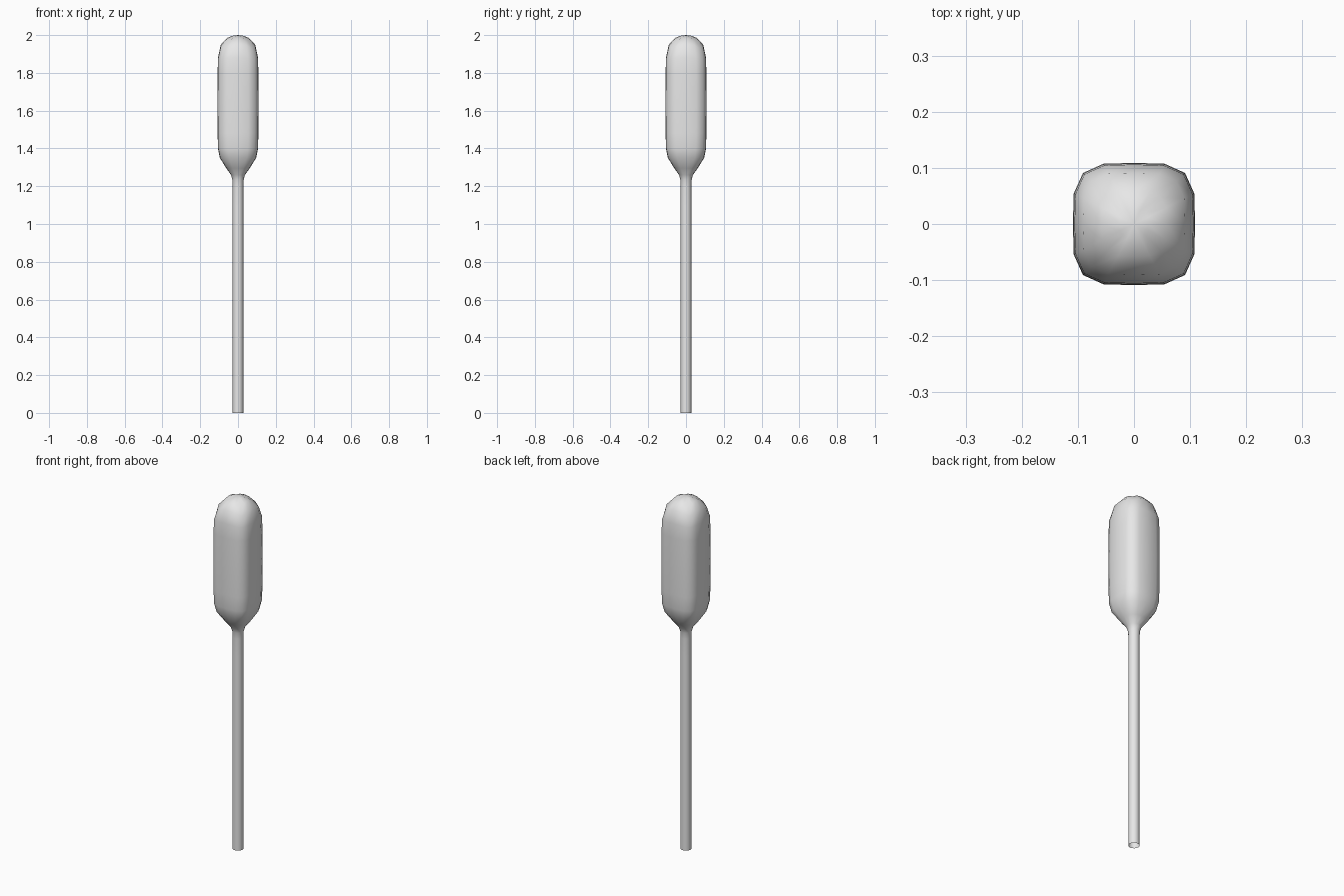
import bpy, bmesh

if "Cube" in bpy.data.objects:
    bpy.data.objects.remove(bpy.data.objects["Cube"])

# 16-point outlines given as one eighth, completed by symmetry
ROUND = [(1, 0), (0.924, 0.383), (0.707, 0.707)]
SQUARE = [(1, 0), (0.985, 0.5), (0.835, 0.835)]


def outline(blend):
    """Unit ring, blend 0 = round, 1 = rounded square."""
    p = [tuple(a + (b - a) * blend for a, b in zip(r, s)) for r, s in zip(ROUND, SQUARE)]
    quarter = [p[0], p[1], p[2], (p[1][1], p[1][0])]
    pts = []
    for _ in range(4):
        pts += quarter
        quarter = [(-y, x) for x, y in quarter]
    return pts


# z, half width, squareness, extra drop at the corners
RINGS = [
    (0.0, 0.028, 0, 0), (0.55, 0.028, 0, 0), (1.10, 0.028, 0, 0),
    (1.20, 0.028, 0, 0), (1.235, 0.030, 0, 0), (1.26, 0.037, 0.2, 0),
    (1.295, 0.062, 0.6, 0), (1.35, 0.096, 0.9, 0), (1.40, 0.106, 1, 0),
    (1.48, 0.108, 1, 0), (1.64, 0.109, 1, 0), (1.80, 0.108, 1, 0),
    (1.88, 0.106, 1, 0.005), (1.95, 0.091, 1, 0.02),
    (1.985, 0.058, 0.9, 0.012), (1.997, 0.026, 0.6, 0.003),
]

bm = bmesh.new()
rows = []
for z, w, sq, drop in RINGS:
    row = []
    for x, y in outline(sq):
        corner = min(abs(x), abs(y)) / max(abs(x), abs(y))
        row.append(bm.verts.new((x * w, y * w, z - drop * corner ** 2)))
    rows.append(row)

# walls, open at the tip
for a, b in zip(rows, rows[1:]):
    for i in range(16):
        j = (i + 1) % 16
        bm.faces.new((a[i], a[j], b[j], b[i]))

# domed top
top = bm.verts.new((0, 0, 2.0))
for i in range(16):
    bm.faces.new((rows[-1][i], rows[-1][(i + 1) % 16], top))

for f in bm.faces:
    f.smooth = True
mesh = bpy.data.meshes.new("dropper_bulb_and_stem")
bm.to_mesh(mesh)
bm.free()

mat = bpy.data.materials.new("pale grey")
mat.diffuse_color = (0.8, 0.8, 0.8, 1)
mat.use_nodes = True
mat.node_tree.nodes["Principled BSDF"].inputs["Base Color"].default_value = mat.diffuse_color
mesh.materials.append(mat)
obj = bpy.data.objects.new("dropper_bulb_and_stem", mesh)
bpy.context.collection.objects.link(obj)
